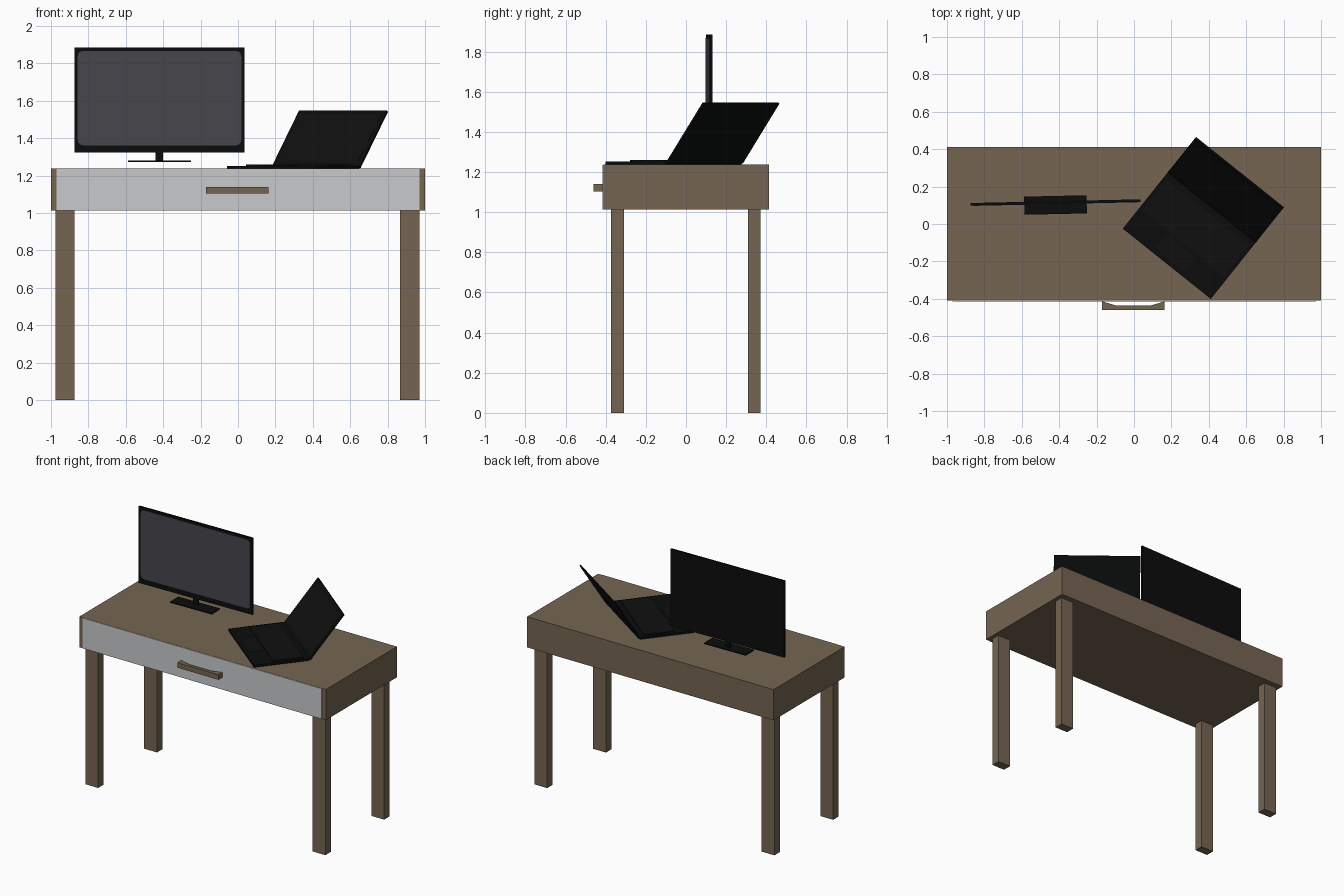
import bpy, bmesh, math
from mathutils import Matrix, Vector

if "Cube" in bpy.data.objects:
    bpy.data.objects.remove(bpy.data.objects["Cube"])


def material(name, rgb):
    m = bpy.data.materials.new(name)
    m.diffuse_color = (*rgb, 1)
    m.use_nodes = True
    m.node_tree.nodes["Principled BSDF"].inputs["Base Color"].default_value = m.diffuse_color
    return m


WOOD = material("brown wood", (0.178, 0.130, 0.085))
GREY = material("light grey", (0.58, 0.585, 0.595))
BLACK = material("black plastic", (0.0035, 0.0037, 0.0037))
GLASS = material("dark grey screen", (0.063, 0.061, 0.073))
PANEL = material("near black panel", (0.0050, 0.0050, 0.0052))


def finish(bm, name, mat, matrix):
    bmesh.ops.recalc_face_normals(bm, faces=bm.faces)
    me = bpy.data.meshes.new(name)
    bm.to_mesh(me)
    bm.free()
    me.materials.append(mat)
    ob = bpy.data.objects.new(name, me)
    ob.matrix_world = matrix
    bpy.context.collection.objects.link(ob)
    return ob


def box(name, lo, hi, mat, matrix=Matrix()):
    """Box between two opposite corners."""
    lo, hi = Vector(lo), Vector(hi)
    bm = bmesh.new()
    bmesh.ops.create_cube(bm, size=1)
    bmesh.ops.scale(bm, vec=hi - lo, verts=bm.verts)
    bmesh.ops.translate(bm, vec=(lo + hi) / 2, verts=bm.verts)
    return finish(bm, name, mat, matrix)


def prism(name, pts, depth, mat, matrix=Matrix()):
    """Flat outline in xy pulled up along z."""
    bm = bmesh.new()
    face = bm.faces.new([bm.verts.new((x, y, 0)) for x, y in pts])
    new = bmesh.ops.extrude_face_region(bm, geom=[face])["geom"]
    bmesh.ops.translate(bm, vec=(0, 0, depth),
                        verts=[v for v in new if isinstance(v, bmesh.types.BMVert)])
    return finish(bm, name, mat, matrix)


def rounded(w, h, r, n=5):
    """Outline of a rounded rectangle centred on the origin."""
    pts = []
    for k, (sx, sy) in enumerate([(1, 1), (-1, 1), (-1, -1), (1, -1)]):
        for i in range(n + 1):
            a = math.radians(90 * (k + i / n))
            pts.append((sx * (w / 2 - r) + r * math.cos(a),
                        sy * (h / 2 - r) + r * math.sin(a)))
    return pts


# Desk body, drawer front and legs
box("desk_body", (-1, -0.41, 1.012), (1, 0.413, 1.237), WOOD)
box("drawer_front", (-0.97, -0.415, 1.014), (0.97, -0.409, 1.236), GREY)
for side, sx in (("left", -0.925), ("right", 0.918)):
    for end, y in (("front", -0.342), ("back", 0.34)):
        box(f"{end}_{side}_leg", (sx - 0.052, y - 0.032, 0),
            (sx + 0.052, y + 0.032, 1.013), WOOD)

# Drawer handle, scooped out behind
prism("drawer_handle",
      [(-0.17, -0.46), (0.163, -0.46), (0.163, -0.414), (0.085, -0.437),
       (-0.092, -0.437), (-0.17, -0.414)], 0.037, WOOD,
      Matrix.Translation((0, 0, 1.103)))

# Monitor, turned very slightly
mon = Matrix.Translation((-0.42, 0.115, 0)) @ Matrix.Rotation(math.radians(1.25), 4, 'Z')
box("monitor_case", (-0.455, -0.006, 1.323), (0.455, 0.007, 1.885), BLACK, mon)
prism("monitor_screen", rounded(0.875, 0.505, 0.03), 0.003, GLASS,
      mon @ Matrix.Translation((0, -0.0055, 1.614)) @ Matrix.Rotation(math.pi / 2, 4, 'X'))
box("monitor_neck", (-0.02, -0.006, 1.276), (0.02, 0.007, 1.33), BLACK, mon)
box("monitor_foot", (-0.167, -0.062, 1.273), (0.167, 0.035, 1.281), BLACK, mon)

# Laptop base, local origin at its front left corner
W, D = 0.602, 0.385
lap = Matrix.Translation((-0.06, -0.025, 1.237)) @ Matrix.Rotation(math.radians(-38.6), 4, 'Z')
box("laptop_base", (0, 0, 0), (W, D, 0.015), BLACK, lap)
box("laptop_keyboard", (0.02, 0.14, 0.014), (W - 0.02, 0.35, 0.022), PANEL, lap)
box("laptop_touchpad", (0.20, 0.025, 0.014), (0.40, 0.12, 0.017), PANEL, lap)

# Laptop lid, leaning back from the hinge
lid = lap @ Matrix.Translation((0, D, 0.011)) @ Matrix.Rotation(math.radians(52), 4, 'X')
box("laptop_lid", (0, 0, -0.011), (W, 0.38, 0), BLACK, lid)
box("laptop_screen", (0.025, 0.03, -0.001), (W - 0.025, 0.355, 0.001), PANEL, lid)
